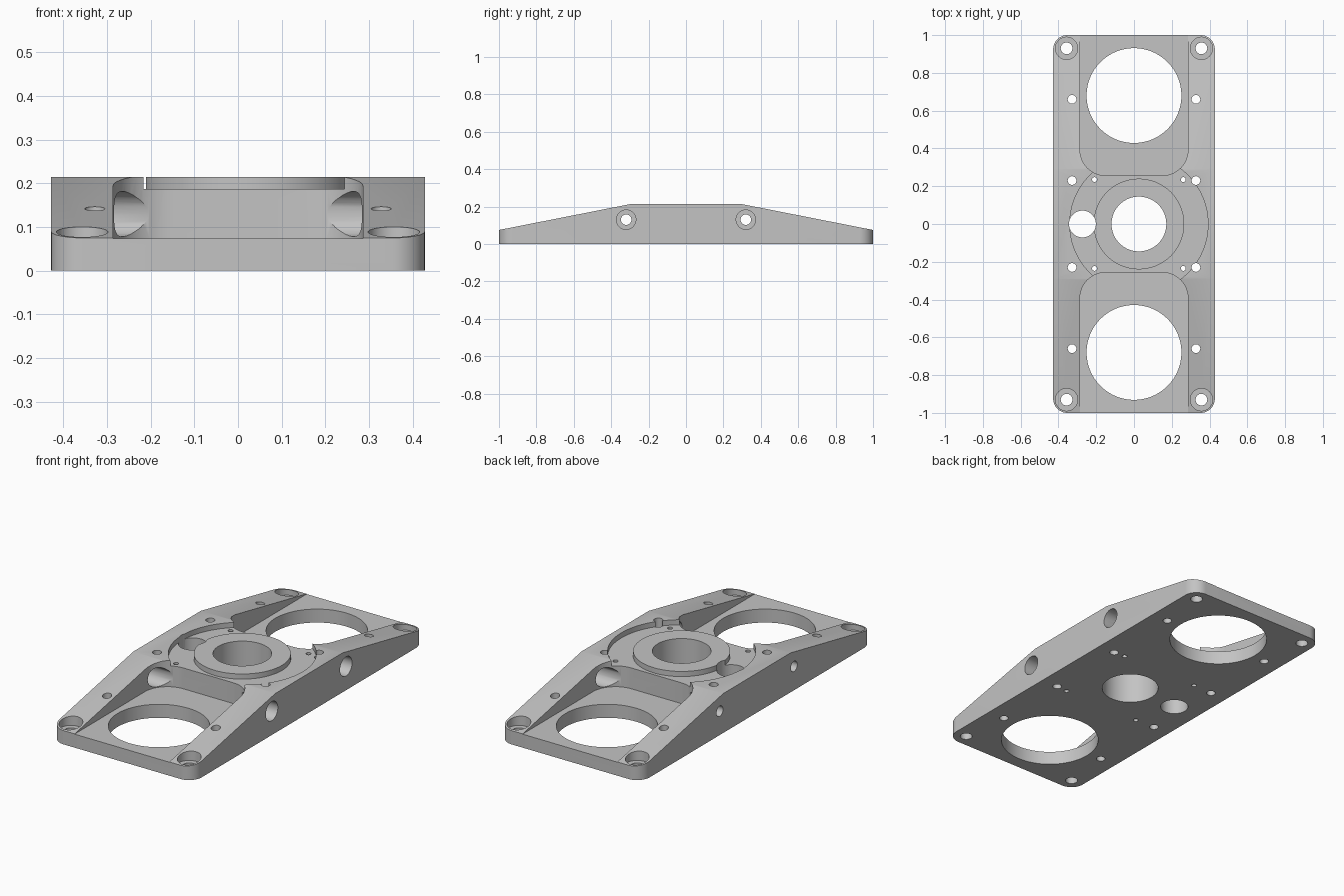
import bpy, bmesh, math
from mathutils import Vector

if "Cube" in bpy.data.objects:
    bpy.data.objects.remove(bpy.data.objects["Cube"])


def mesh_object(name, bm):
    bmesh.ops.recalc_face_normals(bm, faces=bm.faces)
    me = bpy.data.meshes.new(name)
    bm.to_mesh(me)
    bm.free()
    ob = bpy.data.objects.new(name, me)
    bpy.context.collection.objects.link(ob)
    return ob


def prism(name, points, offset):
    """Extrude a closed outline of 3D points along an offset."""
    bm = bmesh.new()
    face = bm.faces.new([bm.verts.new(p) for p in points])
    ext = bmesh.ops.extrude_face_region(bm, geom=[face], use_keep_orig=True)
    moved = [v for v in ext["geom"] if isinstance(v, bmesh.types.BMVert)]
    bmesh.ops.translate(bm, verts=moved, vec=Vector(offset))
    return mesh_object(name, bm)


def rounded_box(name, x, y0, y1, r, z0, z1, steps=12):
    pts = []
    corners = [(x - r, y1 - r), (-x + r, y1 - r), (-x + r, y0 + r), (x - r, y0 + r)]
    for i, (cx, cy) in enumerate(corners):
        for k in range(steps + 1):
            a = math.pi / 2 * (i + k / steps)
            pts.append((cx + r * math.cos(a), cy + r * math.sin(a), z0))
    return prism(name, pts, (0, 0, z1 - z0))


def circle(r, n):
    return [(r * math.cos(2 * math.pi * i / n), r * math.sin(2 * math.pi * i / n))
            for i in range(n)]


def drill_z(x, y, r, z0=-0.2, z1=0.5, n=32):
    pts = [(x + a, y + b, z0) for a, b in circle(r, n)]
    return prism("drill", pts, (0, 0, z1 - z0))


def drill_x(y, z, r, x0, x1, n=40):
    pts = [(x0, y + a, z + b) for a, b in circle(r, n)]
    return prism("cross_drill", pts, (x1 - x0, 0, 0))


def ring(x, y, r_in, r_out, z0, z1, n=96):
    """Square-section tube."""
    bm = bmesh.new()
    rows = []
    for r, z in ((r_in, z0), (r_out, z0), (r_out, z1), (r_in, z1)):
        rows.append([bm.verts.new((x + a, y + b, z)) for a, b in circle(r, n)])
    for k in range(4):
        p, q = rows[k], rows[(k + 1) % 4]
        for i in range(n):
            j = (i + 1) % n
            bm.faces.new((p[i], p[j], q[j], q[i]))
    return mesh_object("ring_cutter", bm)


def boolean(ob, cutter, op="DIFFERENCE"):
    mod = ob.modifiers.new("cut", "BOOLEAN")
    mod.operation = op
    mod.solver = "EXACT"
    mod.object = cutter
    bpy.context.view_layer.objects.active = ob
    bpy.ops.object.modifier_apply(modifier=mod.name)
    bpy.data.objects.remove(cutter, do_unlink=True)


# Body: tapered side profile trimmed to a rounded rectangle
end, top, flat = 0.075, 0.215, 0.29
low = end - 0.1 * (top - end) / (1 - flat)
profile = [(-1.1, 0), (1.1, 0), (1.1, low), (flat, top), (-flat, top), (-1.1, low)]
body = prism("mounting_plate", [(-0.6, y, z) for y, z in profile], (1.2, 0, 0))
boolean(body, rounded_box("outline", 0.428, -1, 1, 0.075, -0.2, 0.5), "INTERSECT")

# End pockets and their large openings
for s in (-1, 1):
    y0, y1 = sorted((s * 0.257, s * 1.4))
    boolean(body, rounded_box("pocket", 0.286, y0, y1, 0.135, 0.0735, 0.5))
    boolean(body, drill_z(0, s * 0.68, 0.251, n=96))

# Round recess around the central boss, then the bore and offset shaft hole
boolean(body, ring(0.026, 0, 0.24, 0.366, 0.187, 0.4))
boolean(body, drill_z(0.026, 0, 0.145, n=80))
boolean(body, drill_z(-0.273, 0, 0.071, n=48))

for sy in (-1, 1):
    # Stepped cross holes through both side rails
    boolean(body, drill_x(sy * 0.32, 0.13, 0.052, -0.36, 0.6))
    boolean(body, drill_x(sy * 0.32, 0.13, 0.028, -0.6, -0.3))
    for sx in (-1, 1):
        # Counterbored corner holes
        boolean(body, drill_z(sx * 0.357, sy * 0.93, 0.059, z0=0.048, n=48))
        boolean(body, drill_z(sx * 0.357, sy * 0.93, 0.031))
        # Rail screw holes and recess pin holes
        boolean(body, drill_z(sx * 0.328, sy * 0.66, 0.023))
        boolean(body, drill_z(sx * 0.328, sy * 0.23, 0.023))
        boolean(body, drill_z(0.026 + sx * 0.235, sy * 0.235, 0.013, n=24))

# Single grey finish, crisp edges
grey = bpy.data.materials.new("grey_metal")
grey.diffuse_color = (0.55, 0.55, 0.55, 1)
grey.use_nodes = True
grey.node_tree.nodes["Principled BSDF"].inputs["Base Color"].default_value = grey.diffuse_color
body.data.materials.clear()
body.data.materials.append(grey)
for p in body.data.polygons:
    p.material_index = 0
bpy.ops.object.select_all(action="DESELECT")
body.select_set(True)
bpy.context.view_layer.objects.active = body
bpy.ops.object.shade_smooth_by_angle(angle=math.radians(30))
